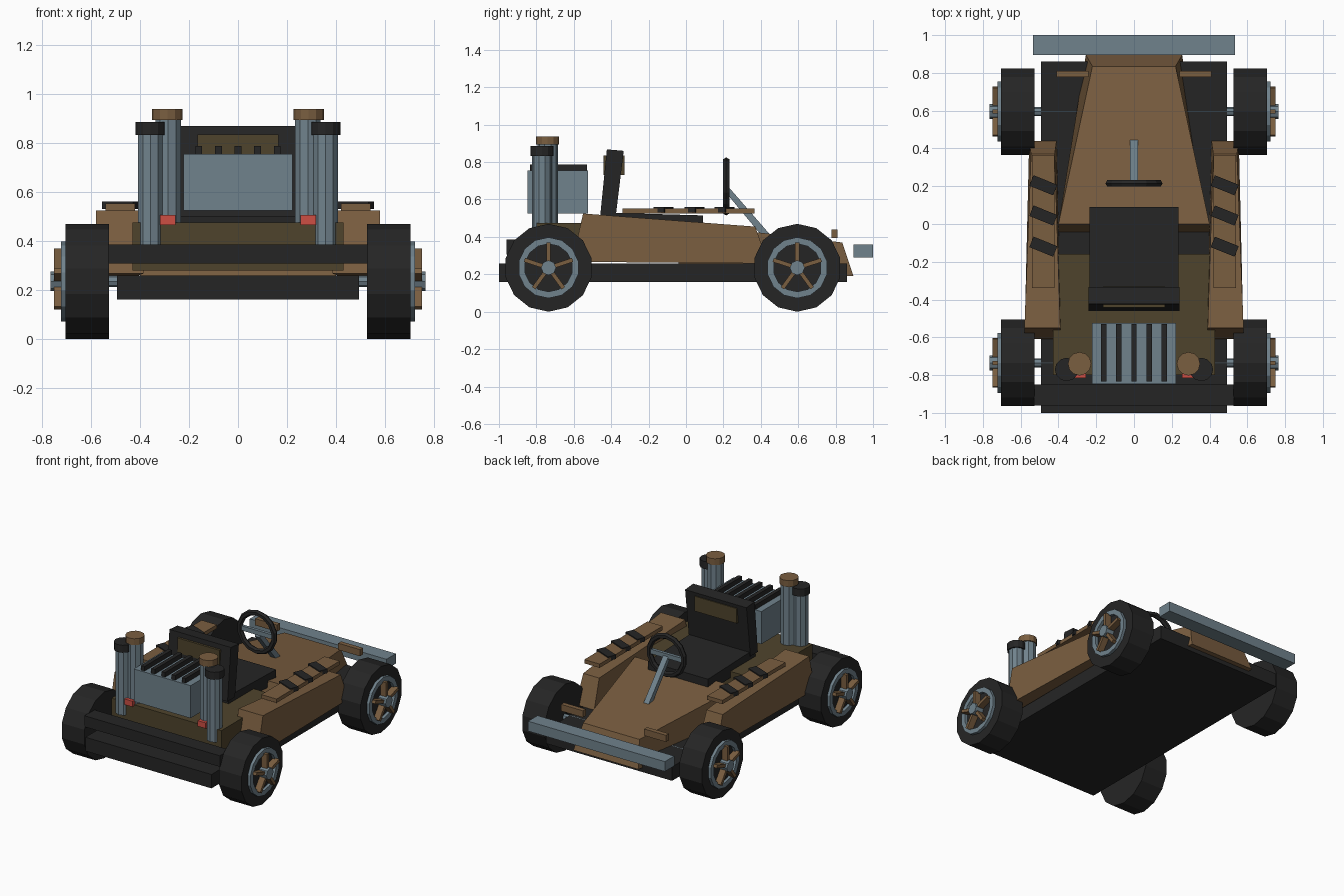
import bpy, bmesh, math
from mathutils import Matrix, Vector

if "Cube" in bpy.data.objects:
    bpy.data.objects.remove(bpy.data.objects["Cube"])


def material(name, rgb):
    m = bpy.data.materials.new(name)
    lin = [((c / 255 + 0.055) / 1.055) ** 2.4 for c in rgb]
    m.diffuse_color = (*lin, 1)
    m.use_nodes = True
    m.node_tree.nodes["Principled BSDF"].inputs["Base Color"].default_value = m.diffuse_color
    return m


BROWN = material("brown", (122, 94, 64))
GREY = material("blue grey", (112, 130, 140))
BLACK = material("black", (37, 37, 37))
OLIVE = material("dark olive", (79, 68, 44))
RED = material("red", (205, 78, 68))


def finish(name, bm, mat):
    bmesh.ops.recalc_face_normals(bm, faces=bm.faces)
    me = bpy.data.meshes.new(name)
    bm.to_mesh(me)
    bm.free()
    me.materials.append(mat)
    ob = bpy.data.objects.new(name, me)
    bpy.context.collection.objects.link(ob)
    return ob


def hexa(name, bottom, top, mat):
    """Six-sided solid from a bottom and a top quad."""
    bm = bmesh.new()
    b = [bm.verts.new(p) for p in bottom]
    t = [bm.verts.new(p) for p in top]
    bm.faces.new(b)
    bm.faces.new(t)
    for i in range(4):
        j = (i + 1) % 4
        bm.faces.new((b[i], b[j], t[j], t[i]))
    return finish(name, bm, mat)


def box(name, x, y, z, mat, rot=0):
    """Box from (min, max) ranges, optionally turned about z."""
    bm = bmesh.new()
    size = [r[1] - r[0] for r in (x, y, z)]
    mid = [(r[0] + r[1]) / 2 for r in (x, y, z)]
    m = Matrix.Translation(mid) @ Matrix.Rotation(rot, 4, 'Z') @ Matrix.Diagonal((*size, 1))
    bmesh.ops.create_cube(bm, size=1, matrix=m)
    return finish(name, bm, mat)


def sym(w):
    return (-w, w)


def cyl(name, a, b, r, n, mat):
    """Cylinder between two points."""
    bm = bmesh.new()
    a, b = Vector(a), Vector(b)
    d = b - a
    m = Matrix.Translation((a + b) / 2) @ Vector((0, 0, 1)).rotation_difference(d).to_matrix().to_4x4()
    bmesh.ops.create_cone(bm, cap_ends=True, segments=n, radius1=r, radius2=r, depth=d.length, matrix=m)
    return finish(name, bm, mat)


def lathe_x(name, profile, n, centre, mat):
    """Closed (x, radius) profile swept round the x axis."""
    bm = bmesh.new()
    rings = []
    for i in range(n):
        a = 2 * math.pi * i / n
        rings.append([bm.verts.new((x, centre[0] + r * math.sin(a), centre[1] + r * math.cos(a)))
                      for x, r in profile])
    k = len(profile)
    for i in range(n):
        p, q = rings[i], rings[(i + 1) % n]
        for j in range(k):
            bm.faces.new((p[j], p[(j + 1) % k], q[(j + 1) % k], q[j]))
    return finish(name, bm, mat)


# Floor, bumpers and rear deck
box("floor", sym(0.493), (-1.0, 0.86), (0.16, 0.258), BLACK)
box("engine_end_bumper", sym(0.53), (-0.96, -0.85), (0.307, 0.385), BLACK)
box("nose_bumper", sym(0.535), (0.895, 1.0), (0.29, 0.36), GREY)
box("engine_deck", sym(0.43), (-0.80, -0.16), (0.28, 0.475), OLIVE)

# Wedge nose
hexa("nose",
     [(-0.40, -0.055, 0.19), (0.40, -0.055, 0.19), (0.255, 0.895, 0.19), (-0.255, 0.895, 0.19)],
     [(-0.40, 0.0, 0.47), (0.40, 0.0, 0.47), (0.22, 0.835, 0.37), (-0.22, 0.835, 0.37)], BROWN)

# Wheels and axles
WZ, WR = 0.235, 0.235
for end, wy in (("rear", -0.735), ("front", 0.595)):
    cyl(end + "_axle", (-0.71, wy, WZ), (0.71, wy, WZ), 0.024, 8, GREY)
    for s, side in ((-1, "left"), (1, "right")):
        tag = f"{end}_{side}_"
        c = (wy, WZ)
        lathe_x(tag + "tyre", [(s * 0.527, 0.03), (s * 0.527, WR), (s * 0.703, WR), (s * 0.703, 0.03)],
                14, c, BLACK)
        lathe_x(tag + "rim", [(s * 0.69, 0.128), (s * 0.69, 0.163), (s * 0.723, 0.163), (s * 0.723, 0.128)],
                14, c, GREY)
        cyl(tag + "hub", (s * 0.69, wy, WZ), (s * 0.765, wy, WZ), 0.04, 8, GREY)
        for i in range(5):
            a = 2 * math.pi * i / 5
            bm = bmesh.new()
            m = (Matrix.Translation((s * 0.7275, wy, WZ)) @ Matrix.Rotation(a, 4, 'X')
                 @ Matrix.Translation((0, 0, 0.08)) @ Matrix.Diagonal((0.045, 0.022, 0.11, 1)))
            bmesh.ops.create_cube(bm, size=1, matrix=m)
            finish(f"{tag}spoke_{i}", bm, BROWN)

# Parts on both sides
for s, side in ((-1, "left"), (1, "right")):
    tag = side + "_"
    # side pod with rail and slanted straps
    hexa(tag + "side_pod",
         [(s * 0.385, -0.61, 0.267), (s * 0.58, -0.61, 0.267), (s * 0.555, 0.44, 0.258), (s * 0.41, 0.44, 0.258)],
         [(s * 0.39, -0.55, 0.525), (s * 0.58, -0.55, 0.525), (s * 0.545, 0.37, 0.455), (s * 0.42, 0.37, 0.455)],
         BROWN)
    rx = sorted((s * 0.42, s * 0.54))
    box(tag + "pod_rail", rx, (-0.34, 0.365), (0.525, 0.552), BROWN)
    for i, y in enumerate((-0.12, 0.045, 0.205)):
        box(f"{tag}pod_strap_{i}", (s * 0.48 - 0.068, s * 0.48 + 0.068), (y - 0.03, y + 0.03),
            (0.53, 0.56), BLACK, math.radians(-22))
    # small winglet beside the nose
    box(tag + "winglet", sorted((s * 0.24, s * 0.41)), (0.777, 0.81), (0.393, 0.44), BROWN)
    # exhaust stacks
    cyl(tag + "tall_stack", (s * 0.285, -0.74, 0.43), (s * 0.285, -0.74, 0.90), 0.055, 10, GREY)
    cyl(tag + "tall_stack_cap", (s * 0.288, -0.74, 0.893), (s * 0.288, -0.74, 0.938), 0.062, 12, BROWN)
    cyl(tag + "short_stack", (s * 0.357, -0.77, 0.385), (s * 0.357, -0.77, 0.84), 0.053, 10, GREY)
    cyl(tag + "short_stack_cap", (s * 0.357, -0.77, 0.832), (s * 0.357, -0.77, 0.885), 0.062, 12, BLACK)
    # tail light
    box(tag + "tail_light", sorted((s * 0.255, s * 0.318)), (-0.815, -0.785), (0.465, 0.505), RED)

# Engine with cooling fins
box("engine", sym(0.222), (-0.847, -0.525), (0.525, 0.755), GREY)
for i in range(5):
    x = -0.16 + 0.08 * i
    box(f"engine_fin_{i}", (x - 0.014, x + 0.014), (-0.835, -0.53), (0.75, 0.788), BLACK)

# Seat
hexa("seat_base",
     [(-0.235, -0.44, 0.44), (0.235, -0.44, 0.44), (0.235, 0.09, 0.42), (-0.235, 0.09, 0.42)],
     [(-0.235, -0.44, 0.53), (0.235, -0.44, 0.53), (0.235, 0.09, 0.515), (-0.235, 0.09, 0.515)], BLACK)
hexa("seat_back",
     [(-0.24, -0.46, 0.50), (0.24, -0.46, 0.50), (0.24, -0.377, 0.50), (-0.24, -0.377, 0.50)],
     [(-0.24, -0.423, 0.868), (0.24, -0.423, 0.868), (0.24, -0.333, 0.86), (-0.24, -0.333, 0.86)], BLACK)
box("seat_headrest_pad", sym(0.165), (-0.442, -0.33), (0.73, 0.835), OLIVE)

# Steering wheel, crossbar and column
SY, SZ = 0.215, 0.67
bm = bmesh.new()
rings = []
for i in range(14):
    a = 2 * math.pi * i / 14
    ring = []
    for j in range(6):
        b = 2 * math.pi * j / 6
        r = 0.135 + 0.02 * math.cos(b)
        ring.append(bm.verts.new((r * math.sin(a), SY + 0.02 * math.sin(b), SZ + r * math.cos(a))))
    rings.append(ring)
for i in range(14):
    p, q = rings[i], rings[(i + 1) % 14]
    for j in range(6):
        k = (j + 1) % 6
        bm.faces.new((p[j], p[k], q[k], q[j]))
finish("steering_wheel", bm, BLACK)
box("steering_crossbar", sym(0.125), (SY - 0.01, SY + 0.012), (SZ - 0.016, SZ + 0.016), GREY)
hexa("steering_column",
     [(-0.02, 0.41, 0.40), (0.02, 0.41, 0.40), (0.02, 0.46, 0.40), (-0.02, 0.46, 0.40)],
     [(-0.02, 0.215, 0.635), (0.02, 0.215, 0.635), (0.02, 0.225, 0.67), (-0.02, 0.225, 0.67)], GREY)
